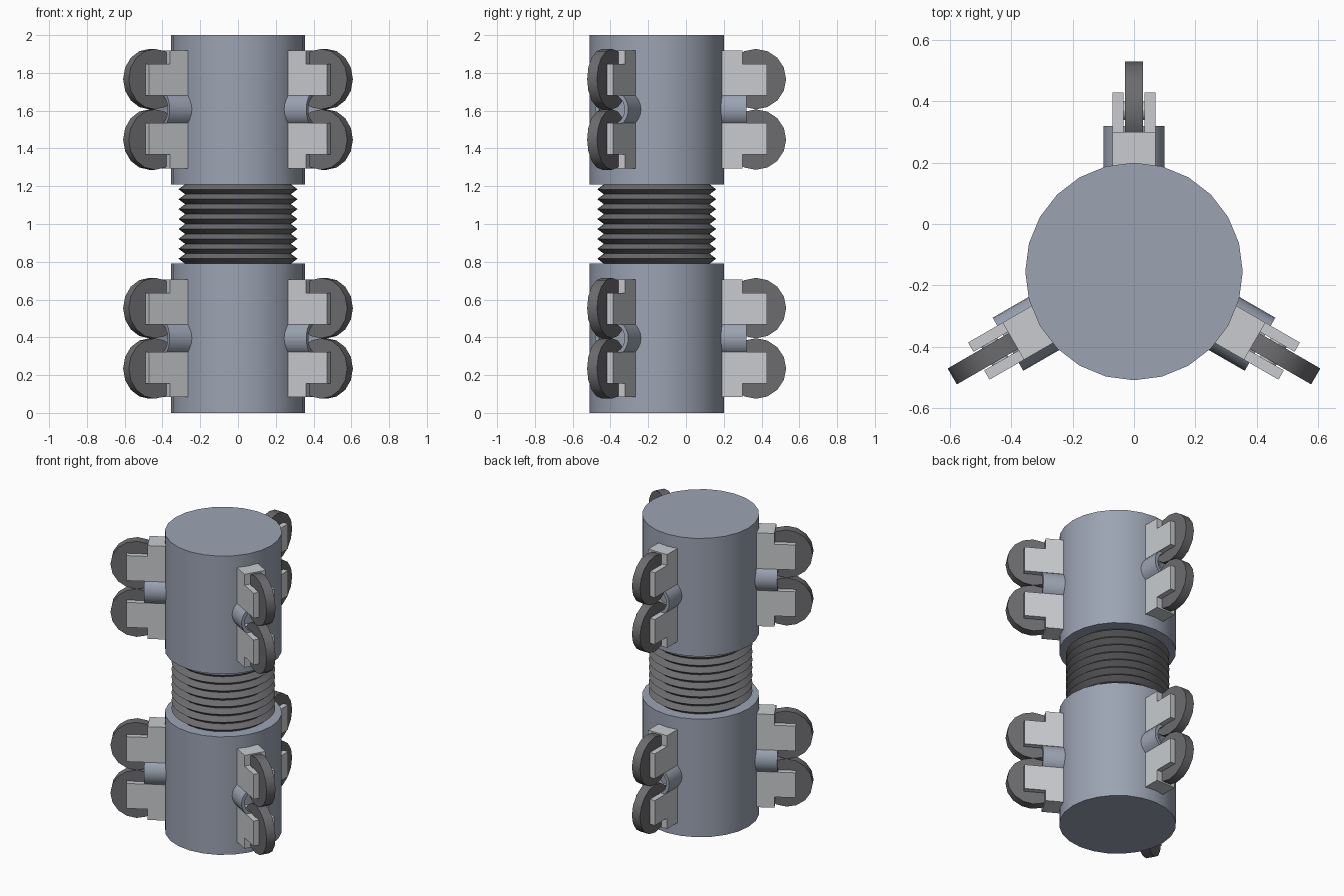
import bpy, bmesh, math
from mathutils import Matrix, Vector

cube = bpy.data.objects.get("Cube")
if cube:
    bpy.data.objects.remove(cube)

AXIS_Y = -0.155          # the body axis sits forward of centre
BODY_R = 0.355


def material(name, rgb):
    m = bpy.data.materials.new(name)
    m.use_nodes = True
    m.diffuse_color = (*rgb, 1)
    m.node_tree.nodes["Principled BSDF"].inputs["Base Color"].default_value = (*rgb, 1)
    return m


STEEL = material("blue grey steel", (0.33, 0.37, 0.45))
ALLOY = material("light alloy", (0.58, 0.60, 0.62))
RUBBER = material("dark rubber", (0.15, 0.147, 0.157))


def finish(name, bm, mat, matrix, smooth=None):
    """Turn a bmesh into a placed, coloured object."""
    bmesh.ops.recalc_face_normals(bm, faces=bm.faces)
    mesh = bpy.data.meshes.new(name)
    bm.to_mesh(mesh)
    bm.free()
    mesh.materials.append(mat)
    ob = bpy.data.objects.new(name, mesh)
    bpy.context.collection.objects.link(ob)
    ob.matrix_world = matrix
    if smooth:
        bpy.ops.object.select_all(action='DESELECT')
        ob.select_set(True)
        bpy.context.view_layer.objects.active = ob
        bpy.ops.object.shade_smooth_by_angle(angle=math.radians(smooth))
    return ob


def lathe(profile, sides, closed=False):
    """Spin (radius, height) points round z; an open profile gets end caps."""
    bm = bmesh.new()
    rings = []
    for r, z in profile:
        rings.append([bm.verts.new((r * math.cos(2 * math.pi * i / sides),
                                    r * math.sin(2 * math.pi * i / sides), z))
                      for i in range(sides)])
    pairs = list(zip(rings, rings[1:]))
    if closed:
        pairs.append((rings[-1], rings[0]))
    for a, b in pairs:
        for i in range(sides):
            j = (i + 1) % sides
            bm.faces.new((a[i], a[j], b[j], b[i]))
    if not closed:
        bm.faces.new(rings[0])
        bm.faces.new(rings[-1])
    return bm


def add_box(bm, lo, hi):
    lo, hi = Vector(lo), Vector(hi)
    m = Matrix.Translation((lo + hi) / 2) @ Matrix.Diagonal((*(hi - lo), 1))
    bmesh.ops.create_cube(bm, size=1, matrix=m)


centre = Matrix.Translation((0, AXIS_Y, 0))

# Two body cylinders
for label, z0, z1 in (("lower", 0, 0.79), ("upper", 1.21, 2)):
    finish(f"{label}_body", lathe([(BODY_R, z0), (BODY_R, z1)], 24), STEEL, centre, 30)

# Flexible bellows joining them
FOLDS, Z0, Z1 = 8, 0.78, 1.22
pitch = 0.42 / FOLDS
profile = [(0.28, Z0)]
for i in range(FOLDS):
    profile += [(0.28, 0.79 + i * pitch), (0.315, 0.79 + (i + 0.5) * pitch)]
profile += [(0.28, 1.21), (0.28, Z1)]
finish("bellows", lathe(profile, 32), RUBBER, centre, 30)

# Wheel units: local x points outward from the body axis
to_radial = Matrix.Rotation(math.radians(90), 4, 'Y')
to_side = Matrix.Rotation(math.radians(-90), 4, 'X')
for level, zc in (("lower", 0.395), ("upper", 1.607)):
    for side, angle in (("back", 90), ("right", 210), ("left", 330)):
        unit = (Matrix.Translation((0, AXIS_Y, zc))
                @ Matrix.Rotation(math.radians(angle), 4, 'Z'))
        tag = f"{level}_{side}"

        # Hollow socket between the two brackets
        tube = lathe([(0.1, 0.30), (0.1, 0.475), (0.078, 0.475), (0.078, 0.30)], 24, True)
        finish(f"{tag}_socket", tube, STEEL, unit @ to_radial, 30)

        for pos, s in (("top", 1), ("bottom", -1)):
            # Bracket: base block with two fork prongs
            bm = bmesh.new()
            za, zb, zp = sorted((s * 0.073, s * 0.312)), None, sorted((s * 0.073, s * 0.24))
            add_box(bm, (0.30, -0.07, za[0]), (0.455, 0.07, za[1]))
            for p in (-0.0525, 0.0525):
                add_box(bm, (0.44, p - 0.0175, zp[0]), (0.585, p + 0.0175, zp[1]))
            finish(f"{tag}_{pos}_bracket", bm, ALLOY, unit)

            # Wheel and its axle
            hub = unit @ Matrix.Translation((0.525, 0, s * 0.16)) @ to_side
            finish(f"{tag}_{pos}_wheel", lathe([(0.16, -0.03), (0.16, 0.03)], 16),
                   RUBBER, hub, 30)
            finish(f"{tag}_{pos}_axle", lathe([(0.03, -0.05), (0.03, 0.05)], 12),
                   ALLOY, hub, 30)
